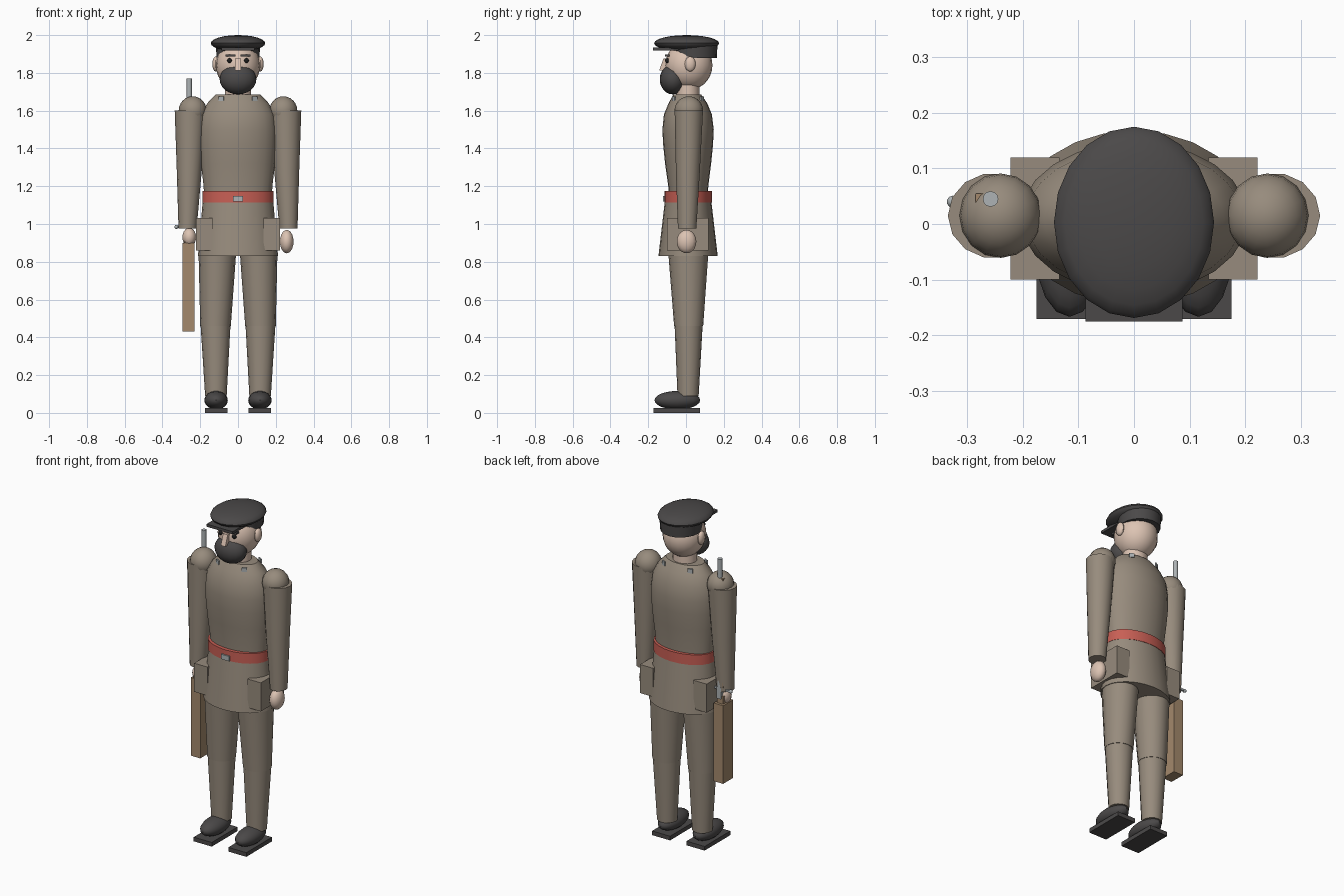
import bpy, bmesh, math
from mathutils import Matrix

cube = bpy.data.objects.get("Cube")
if cube:
    bpy.data.objects.remove(cube, do_unlink=True)


def material(name, rgb):
    m = bpy.data.materials.new(name)
    m.use_nodes = True
    m.diffuse_color = (*rgb, 1)
    m.node_tree.nodes["Principled BSDF"].inputs["Base Color"].default_value = (*rgb, 1)
    return m


CLOTH = material("khaki_cloth", (.31, .26, .205))
DARK = material("charcoal", (.07, .066, .066))
SKIN = material("skin", (.72, .55, .45))
RED = material("red_belt", (.58, .115, .09))
WOOD = material("wood", (.37, .25, .15))
METAL = material("grey_metal", (.42, .45, .46))
BLACK = material("eye_black", (.012, .012, .012))


def finish(name, bm, mat, smooth=True):
    bmesh.ops.recalc_face_normals(bm, faces=bm.faces)
    mesh = bpy.data.meshes.new(name)
    bm.to_mesh(mesh)
    bm.free()
    mesh.materials.append(mat)
    ob = bpy.data.objects.new(name, mesh)
    bpy.context.collection.objects.link(ob)
    if smooth:
        bpy.ops.object.select_all(action='DESELECT')
        ob.select_set(True)
        bpy.context.view_layer.objects.active = ob
        bpy.ops.object.shade_smooth_by_angle(angle=math.radians(40))
    return ob


def ball(name, mat, loc, radii, seg=16, rings=12):
    bm = bmesh.new()
    bmesh.ops.create_uvsphere(bm, u_segments=seg, v_segments=rings, radius=1)
    bmesh.ops.transform(bm, matrix=Matrix.Translation(loc) @ Matrix.Diagonal((*radii, 1)), verts=bm.verts)
    return finish(name, bm, mat)


def box(name, mat, low, high, turn=0):
    bm = bmesh.new()
    bmesh.ops.create_cube(bm, size=1)
    mid = [(a + b) / 2 for a, b in zip(low, high)]
    size = [b - a for a, b in zip(low, high)]
    bmesh.ops.transform(bm, matrix=Matrix.Translation(mid) @ Matrix.Rotation(turn, 4, 'Z')
                        @ Matrix.Diagonal((*size, 1)), verts=bm.verts)
    return finish(name, bm, mat, False)


# Stacked ellipses: each ring is height, centre x, centre y, radius x, radius y
def tube(name, mat, rings, seg=16):
    bm = bmesh.new()
    loops = []
    for z, cx, cy, rx, ry in rings:
        angles = [2 * math.pi * i / seg for i in range(seg)]
        loops.append([bm.verts.new((cx + rx * math.cos(a), cy + ry * math.sin(a), z)) for a in angles])
    for lo, hi in zip(loops, loops[1:]):
        for i in range(seg):
            j = (i + 1) % seg
            bm.faces.new((lo[i], lo[j], hi[j], hi[i]))
    bm.faces.new(loops[0])
    bm.faces.new(loops[-1])
    return finish(name, bm, mat)


# Head, neck and cap
ball("head", SKIN, (0, .015, 1.84), (.117, .125, .13), 20, 14)
tube("neck", SKIN, [(1.64, 0, .01, .07, .062), (1.78, 0, .01, .07, .062)])
ball("beard", DARK, (0, -.069, 1.766), (.097, .07, .08))
ball("cap_crown", DARK, (0, .003, 1.957), (.144, .172, .043), 20, 12)
tube("cap_band", DARK, [(1.88, 0, .045, .113, .118), (1.95, 0, .045, .118, .122)], 20)
box("cap_visor", DARK, (-.087, -.175, 1.918), (.087, -.04, 1.934))

# Nose: wedge leaning outward towards the bottom
nose = box("nose", SKIN, (-.015, -.12, 1.812), (.015, -.08, 1.875))
for v in nose.data.vertices:
    if v.co.y < -.1 and v.co.z < 1.84:
        v.co.y = -.142

# Coat body, skirt and belt
tube("coat_body", CLOTH, [
    (1.12, 0, .012, .178, .103), (1.2, 0, .012, .182, .106), (1.32, 0, .011, .196, .122),
    (1.42, 0, .011, .204, .132), (1.5, 0, .011, .205, .136), (1.58, 0, .01, .195, .127),
    (1.64, 0, .01, .162, .102), (1.685, 0, .007, .118, .074)], 24)
tube("coat_skirt", CLOTH, [(.83, 0, .011, .212, .157), (1.13, 0, .011, .186, .122)], 24)
tube("belt", RED, [(1.115, 0, .011, .189, .126), (1.176, 0, .011, .189, .126)], 24)
box("belt_buckle", METAL, (-.027, -.123, 1.118), (.027, -.108, 1.147))

# Paired parts, right side then left side
for s, side in ((-1, "right"), (1, "left")):
    ball(side + "_ear", SKIN, (s * .118, .022, 1.847), (.018, .029, .04), 12, 8)
    ball(side + "_eye", BLACK, (s * .045, -.1, 1.865), (.013, .011, .013), 10, 8)
    box(side + "_eyebrow", DARK, (s * .04 - .027, -.112, 1.886), (s * .04 + .027, -.088, 1.898))
    box(side + "_pocket", CLOTH, (s * .178 - .044, -.1, .86), (s * .178 + .044, .12, 1.032))
    # Leg with a seam at the knee
    tube(side + "_thigh", CLOTH, [(.46, s * .119, .014, .081, .077), (.9, s * .108, .012, .102, .11)])
    tube(side + "_shin", CLOTH, [(.09, s * .117, .011, .057, .056), (.48, s * .119, .014, .08, .075)])
    ball(side + "_shoe", DARK, (s * .116, -.046, .067), (.062, .121, .049))
    box(side + "_sole", DARK, (s * .115 - .06, -.171, 0), (s * .115 + .06, .073, .025))
    # Arm
    ball(side + "_shoulder", CLOTH, (s * .24, .015, 1.6), (.074, .076, .076))
    tube(side + "_sleeve", CLOTH, [
        (.975, s * .267, .006, .048, .05), (1.28, s * .258, .01, .066, .065),
        (1.6, s * .252, .015, .083, .077)], 14)
    # Collar tabs, front and back
    for f, face in ((-1, "front"), (1, "back")):
        box(f"{side}_{face}_collar_tab", METAL, (s * .088 - .014, f * .075 + .006, 1.652),
            (s * .088 + .014, f * .075 + .014, 1.676), s * f * -.5)

ball("left_hand", SKIN, (.258, .003, .907), (.037, .052, .062), 14, 10)
ball("right_hand", SKIN, (-.258, .003, .93), (.037, .046, .05), 14, 10)

# Rifle carried upright along the right arm
box("rifle_stock", WOOD, (-.293, -.03, .43), (-.23, .065, .9))
box("rifle_grip", WOOD, (-.282, -.025, .89), (-.24, .05, .945))
box("rifle_forend", WOOD, (-.285, -.005, 1.0), (-.25, .055, 1.655))
box("rifle_receiver", METAL, (-.272, .0, .93), (-.245, .058, 1.0))
tube("rifle_barrel", METAL, [(.95, -.258, .045, .014, .014), (1.77, -.258, .045, .014, .014)], 12)
box("rifle_bolt", METAL, (-.325, .034, .979), (-.22, .046, .991))
ball("rifle_bolt_knob", METAL, (-.326, .04, .985), (.011, .011, .011), 10, 8)
